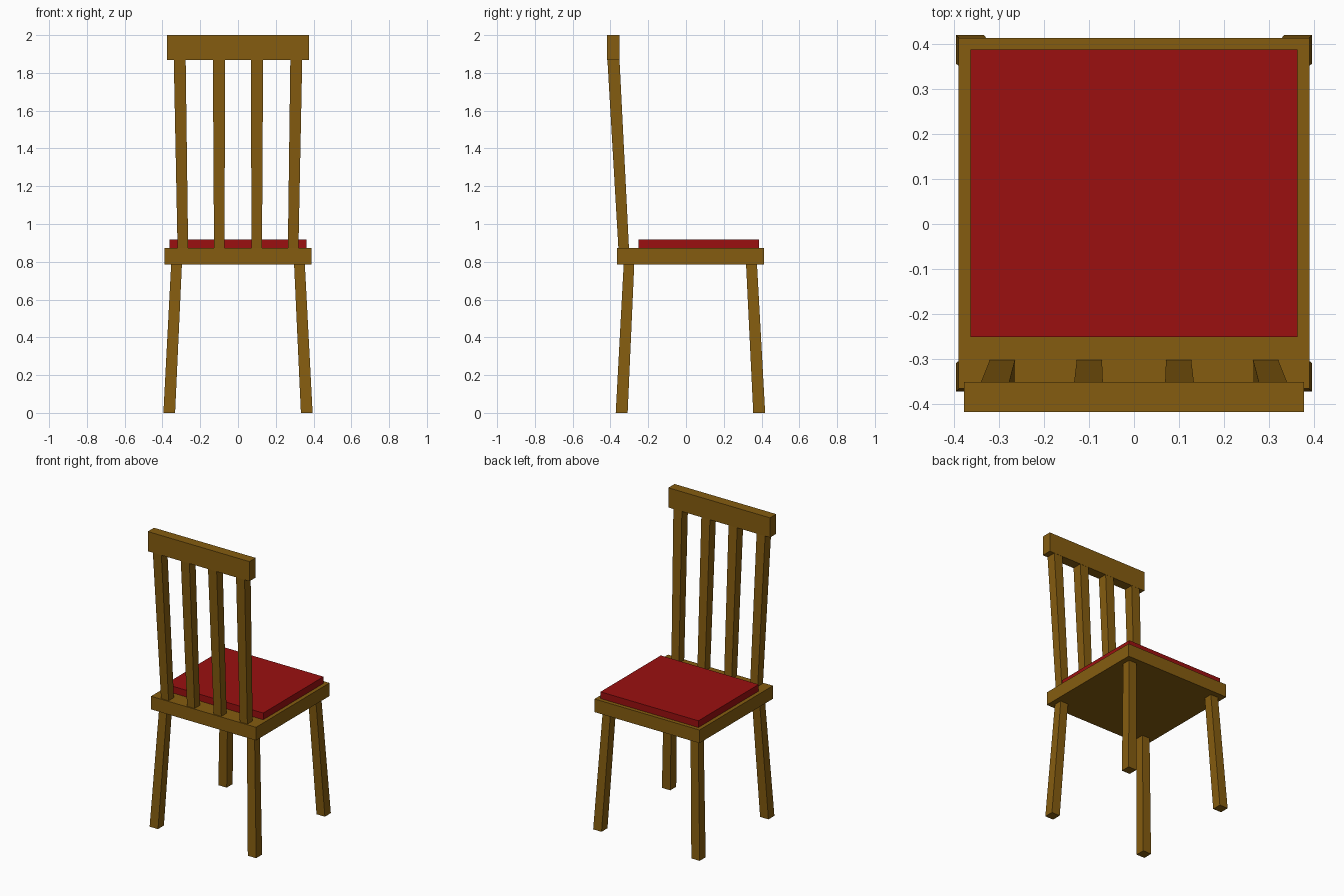
import bpy, bmesh

if "Cube" in bpy.data.objects:
    bpy.data.objects.remove(bpy.data.objects["Cube"])


def material(name, rgb):
    m = bpy.data.materials.new(name)
    m.diffuse_color = (*rgb, 1.0)
    m.use_nodes = True
    m.node_tree.nodes["Principled BSDF"].inputs["Base Color"].default_value = m.diffuse_color
    return m


WOOD = material("brown wood", (0.235, 0.108, 0.005))
RED = material("red cushion", (0.325, 0.005, 0.005))


def bar(name, low, high, mat):
    """Six-sided bar between two level rectangles (x0, x1, y0, y1, z)."""
    bm = bmesh.new()
    rings = []
    for x0, x1, y0, y1, z in (low, high):
        rings.append([bm.verts.new((x, y, z))
                      for x, y in ((x0, y0), (x1, y0), (x1, y1), (x0, y1))])
    a, b = rings
    bm.faces.new(a[::-1])
    bm.faces.new(b)
    for i in range(4):
        j = (i + 1) % 4
        bm.faces.new((a[i], a[j], b[j], b[i]))
    bmesh.ops.recalc_face_normals(bm, faces=bm.faces)
    me = bpy.data.meshes.new(name)
    bm.to_mesh(me)
    bm.free()
    me.materials.append(mat)
    ob = bpy.data.objects.new(name, me)
    bpy.context.collection.objects.link(ob)
    return ob


def box(name, x, y0, y1, z0, z1, mat):
    return bar(name, (-x, x, y0, y1, z0), (-x, x, y0, y1, z1), mat)


def mirrored(rect, side):
    x0, x1, y0, y1, z = rect
    return rect if side > 0 else (-x1, -x0, y0, y1, z)


SEAT_BOTTOM, SEAT_TOP, RAIL_BOTTOM = 0.785, 0.873, 1.868

# Seat board, cushion and top rail
box("seat", 0.389, -0.365, 0.413, SEAT_BOTTOM, SEAT_TOP, WOOD)
box("cushion", 0.363, -0.251, 0.387, SEAT_TOP, 0.918, RED)
box("top_rail", 0.377, -0.417, -0.351, RAIL_BOTTOM, 2.0, WOOD)

for side, label in ((1, "right"), (-1, "left")):
    # Splayed, slightly tapered legs
    for name, foot, top in (("slat_side_leg", (-0.372, -0.309), (-0.330, -0.274)),
                            ("open_side_leg", (0.356, 0.419), (0.318, 0.376))):
        bar(f"{name}_{label}",
            mirrored((0.333, 0.395, *foot, 0.0), side),
            mirrored((0.297, 0.354, *top, SEAT_BOTTOM), side), WOOD)
    # Leaning back slats
    for name, low, high in (("inner_slat", (0.071, 0.127), (0.069, 0.133)),
                            ("outer_slat", (0.264, 0.320), (0.277, 0.340))):
        bar(f"{name}_{label}",
            mirrored((*low, -0.358, -0.302, SEAT_TOP), side),
            mirrored((*high, -0.416, -0.352, RAIL_BOTTOM), side), WOOD)
